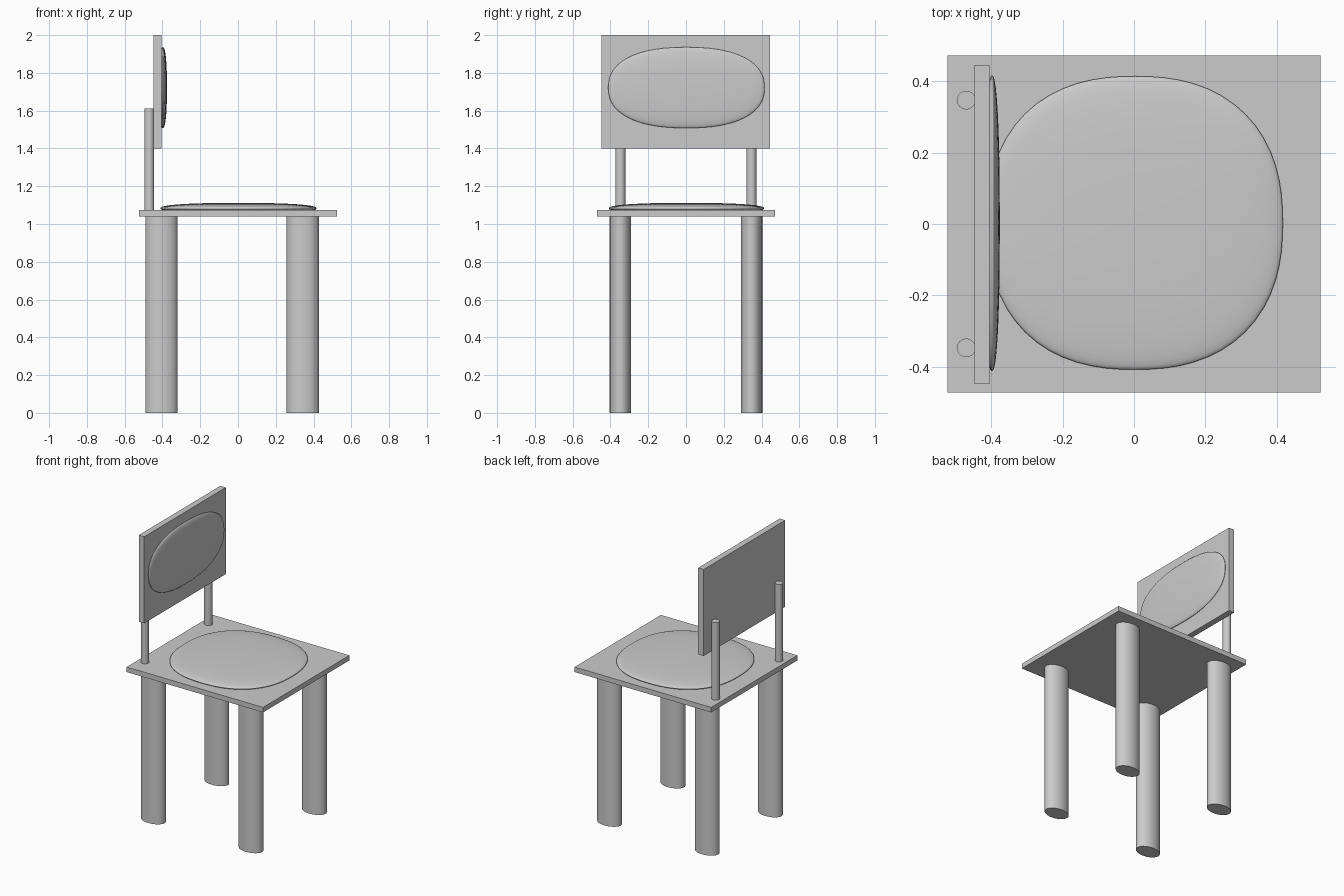
import bpy
import math

if "Cube" in bpy.data.objects:
    bpy.data.objects.remove(bpy.data.objects["Cube"], do_unlink=True)

# Single flat colour
grey = bpy.data.materials.new("plain_grey")
grey.use_nodes = True
colour = (0.6, 0.6, 0.6, 1)
grey.diffuse_color = colour
grey.node_tree.nodes["Principled BSDF"].inputs["Base Color"].default_value = colour


def finish(name):
    """Name the active object, apply its scale, then shade and colour it."""
    obj = bpy.context.object
    obj.name = obj.data.name = name
    bpy.ops.object.transform_apply(location=False, rotation=False, scale=True)
    bpy.ops.object.shade_smooth_by_angle(angle=math.radians(40))
    obj.data.materials.append(grey)
    return obj


def board(name, low, high):
    centre = [(a + b) / 2 for a, b in zip(low, high)]
    bpy.ops.mesh.primitive_cube_add(size=1, location=centre)
    bpy.context.object.scale = [b - a for a, b in zip(low, high)]
    return finish(name)


def column(name, x, y, bottom, top, rx, ry):
    bpy.ops.mesh.primitive_cylinder_add(
        vertices=32, radius=1, depth=1, location=(x, y, (bottom + top) / 2))
    bpy.context.object.scale = (rx, ry, top - bottom)
    return finish(name)


def cushion(name, centre, half_size, power=2.35):
    """Round a sphere out towards a box to make a soft pillow."""
    bpy.ops.mesh.primitive_uv_sphere_add(
        segments=64, ring_count=32, radius=1, location=centre)
    obj = bpy.context.object
    for v in obj.data.vertices:
        v.co /= sum(abs(c) ** power for c in v.co) ** (1 / power)
    obj.scale = half_size
    return finish(name)


# Seat and backrest, the chair looking towards +x
board("seat", (-0.523, -0.472, 1.04), (0.523, 0.472, 1.075))
board("backrest", (-0.447, -0.448, 1.4), (-0.405, 0.445, 2))
cushion("seat_cushion", (0.003, 0.003, 1.083), (0.414, 0.411, 0.029))
cushion("backrest_cushion", (-0.398, 0.002, 1.722), (0.022, 0.414, 0.214))

# Oval legs and round backrest posts on both sides
for side, y in (("left", 0.347), ("right", -0.347)):
    column("back_leg_" + side, -0.405, y, 0, 1.04, 0.086, 0.057)
    column("front_leg_" + side, 0.343, y, 0, 1.04, 0.086, 0.057)
    column("backrest_post_" + side, -0.47, y, 1.07, 1.612, 0.026, 0.026)
